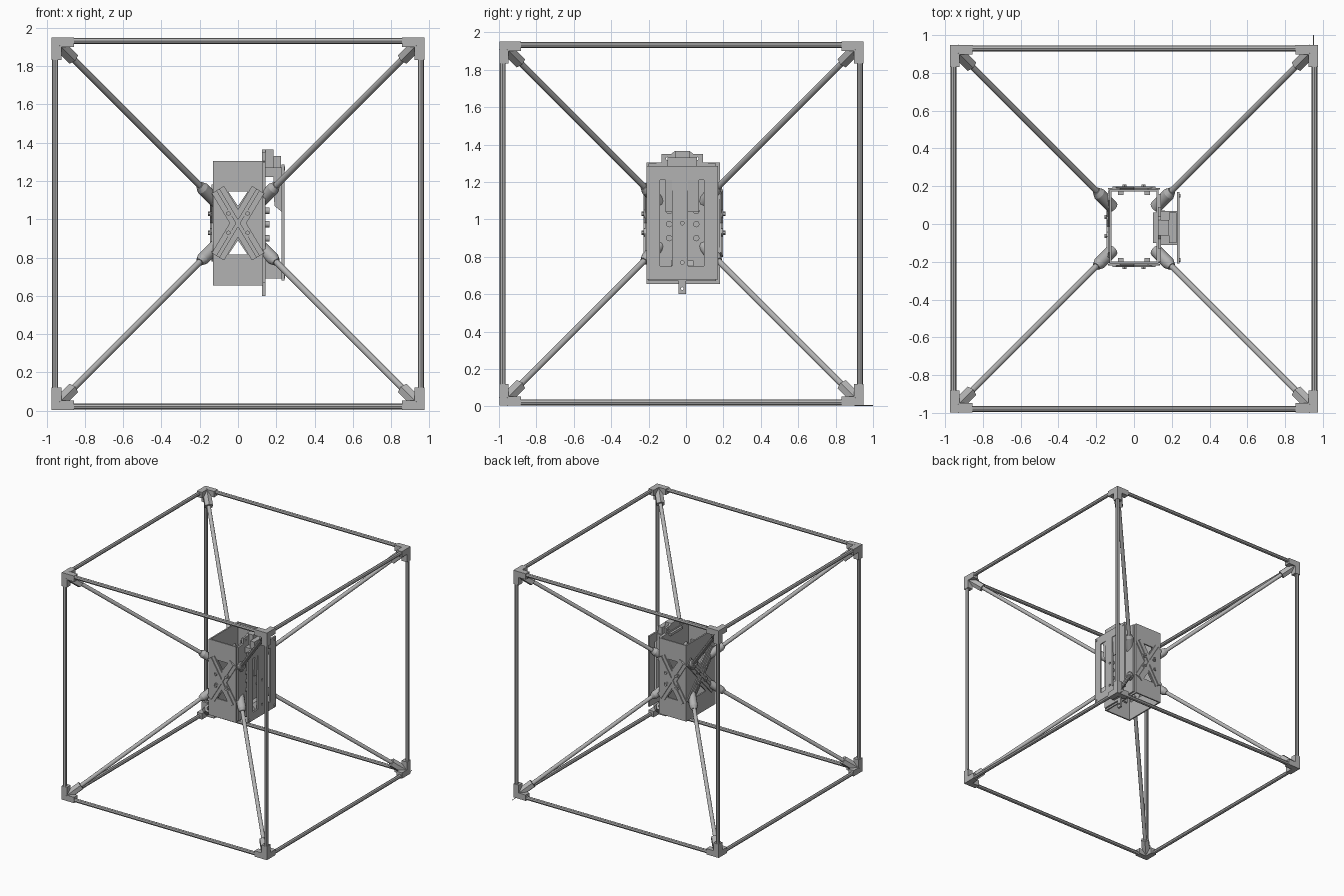
import bpy, bmesh
from itertools import product
from mathutils import Vector

if "Cube" in bpy.data.objects:
    bpy.data.objects.remove(bpy.data.objects["Cube"], do_unlink=True)

grey = bpy.data.materials.new("plain_grey")
grey.use_nodes = True
colour = (0.45, 0.45, 0.45, 1)
grey.diffuse_color = colour
grey.node_tree.nodes["Principled BSDF"].inputs["Base Color"].default_value = colour

C = Vector((0, -0.025, 0.977))    # frame centre
H = 0.973                         # frame half size
BAR = 0.955                       # edge bar offset from centre
BC = Vector((0, -0.014, 0.98))    # core box centre


def add(name, bm):
    bmesh.ops.recalc_face_normals(bm, faces=bm.faces[:])
    me = bpy.data.meshes.new(name)
    bm.to_mesh(me)
    bm.free()
    me.materials.append(grey)
    ob = bpy.data.objects.new(name, me)
    bpy.context.collection.objects.link(ob)
    return ob


def box(name, lo, hi):
    bm = bmesh.new()
    bmesh.ops.create_cube(bm, size=1)
    lo, hi = Vector(lo), Vector(hi)
    for v in bm.verts:
        v.co = (lo + hi) / 2 + v.co * (hi - lo)
    return add(name, bm)


def rod(name, a, b, r, sides=12, r2=None):
    a, b = Vector(a), Vector(b)
    bm = bmesh.new()
    bmesh.ops.create_cone(bm, cap_ends=True, segments=sides, radius1=r,
                          radius2=r if r2 is None else r2, depth=(b - a).length)
    ob = add(name, bm)
    ob.rotation_mode = 'QUATERNION'
    ob.rotation_quaternion = (b - a).to_track_quat('Z', 'Y')
    ob.location = (a + b) / 2
    if sides > 6:
        bpy.ops.object.select_all(action='DESELECT')
        bpy.context.view_layer.objects.active = ob
        ob.select_set(True)
        bpy.ops.object.shade_smooth_by_angle(angle=0.7)
    return ob


def prism(name, pts, axis, a, b):
    """Extrude (horizontal, z) points along x or y from a to b."""
    bm = bmesh.new()
    at = lambda p, d: (d, p[0], p[1]) if axis == 0 else (p[0], d, p[1])
    face = bm.faces.new([bm.verts.new(at(p, a)) for p in pts])
    out = bmesh.ops.extrude_face_region(bm, geom=[face])
    move = Vector((b - a, 0, 0)) if axis == 0 else Vector((0, b - a, 0))
    bmesh.ops.translate(bm, vec=move, verts=[
        g for g in out["geom"] if isinstance(g, bmesh.types.BMVert)])
    return add(name, bm)


def cut(ob, cutters):
    for c in cutters:
        c.hide_render = True
        mod = ob.modifiers.new("cut", 'BOOLEAN')
        mod.operation, mod.solver, mod.object = 'DIFFERENCE', 'EXACT', c
        bpy.context.view_layer.objects.active = ob
        bpy.ops.object.modifier_apply(modifier=mod.name)
        bpy.data.objects.remove(c, do_unlink=True)


# Twelve edge bars of the cubic frame
for axis in range(3):
    for s, t in product((-1, 1), repeat=2):
        a = Vector((0, 0, 0))
        a[(axis + 1) % 3], a[(axis + 2) % 3] = s * BAR, t * BAR
        b = a.copy()
        a[axis], b[axis] = -0.92, 0.92
        rod("edge_bar_" + "xyz"[axis], C + a, C + b, 0.016, 8)

# Corner brackets, diagonal struts and their inner sockets
for sign in product((-1, 1), repeat=3):
    d = Vector(sign)
    for axis in range(3):
        inner = Vector((H - 0.05,) * 3)
        inner[axis] = H - 0.117
        ends = [(C[i] + d[i] * inner[i], C[i] + d[i] * H) for i in range(3)]
        box("corner_arm_" + "xyz"[axis], [min(e) for e in ends], [max(e) for e in ends])
    rod("corner_socket", C + d * 0.945, C + d * 0.865, 0.036, 6)
    rod("diagonal_strut", C + d * 0.15, C + d * 0.9, 0.016)
    rod("strut_socket", C + d * 0.115, C + d * 0.185, 0.033)
    rod("socket_collar", C + d * 0.185, C + d * 0.2, 0.033, 12, 0.022)

# Fine wire end beside the lower rear corner
rod("wire_end", (0.95, 0.9, 0.005), (0.95, 1.0, 0.005), 0.002, 6)

# Open core tube with triangular openings on three sides
X, Y, Z, W = 0.13, 0.197, 0.325, 0.012
core = box("core_tube", BC - Vector((X, Y, Z)), BC + Vector((X, Y, Z)))
cutters = [box("cutter", BC - Vector((X - W, Y - W, 1)), BC + Vector((X - W, Y - W, 1)))]


def triangle(half, t):
    return [(-half, BC.z + t * 0.165), (half, BC.z + t * 0.165), (0, BC.z + t * 0.09)]


for t in (-1, 1):
    cutters.append(prism("cutter", triangle(0.05, t), 1, -0.4, 0.4))
    cutters.append(prism("cutter", [(BC.y + u, z) for u, z in triangle(0.07, t)],
                         0, -0.3, -0.05))
cut(core, cutters)


def strap(name, axis, centre, du, dz, width, a, b):
    n = Vector((-dz, du)).normalized() * width / 2
    e = Vector((du, dz))
    pts = [-e - n, e - n, e + n, -e + n]
    prism(name, [(centre + p.x, BC.z + p.y) for p in pts], axis, a, b)


# Crossed brackets with ribs and bolts on the front, rear and right-hand walls
for axis, side, reach in ((1, -1, 0.105), (1, 1, 0.105), (0, -1, 0.165)):
    centre = 0 if axis == 1 else BC.y
    wall = BC[axis] + side * (Y if axis == 1 else X)
    for t in (-1, 1):
        strap("cross_bracket", axis, centre, reach, t * 0.175, 0.075, wall, wall + side * 0.008)
        strap("cross_rib", axis, centre, reach, t * 0.175, 0.02, wall, wall + side * 0.016)
    for u, v in product((-0.05, 0.05), repeat=2):
        p = [0, 0, BC.z + v]
        p[axis], p[1 - axis] = wall, centre + u
        q = p.copy()
        q[axis] += side * 0.015
        rod("bolt_washer", p, q, 0.021)
        tip = q.copy()
        tip[axis] += side * 0.012
        rod("bolt_head", q, tip, 0.012, 6)

# Liner plates inside the front and rear walls, beside the openings
for s, x in product((-1, 1), repeat=2):
    y = BC.y + s * 0.177
    box("inner_liner", (min(x * 0.055, x * 0.085), y - 0.01, 0.8),
        (max(x * 0.055, x * 0.085), y + 0.01, 1.16))

# Mounting plate on the left-hand wall with top and bottom tabs
mount = [(-0.2, 0.67), (-0.04, 0.67), (-0.04, 0.6), (0.0, 0.6), (0.0, 0.67), (0.16, 0.67),
         (0.16, 1.3), (0.09, 1.305), (0.09, 1.35), (0.04, 1.35), (0.02, 1.365),
         (-0.06, 1.365), (-0.08, 1.35), (-0.13, 1.35), (-0.13, 1.305), (-0.2, 1.3)]
ob = prism("mount_plate", mount, 0, 0.126, 0.144)
holes = [(-0.02, 0.63), (-0.1, 1.325), (0.06, 1.325)]
cut(ob, [rod("cutter", (0, y, z), (0.3, y, z), 0.008) for y, z in holes])

# Latch and spacers holding the cover
box("latch_block", (0.144, -0.06, 1.27), (0.185, 0.02, 1.365))
box("latch_step", (0.185, -0.1, 1.25), (0.225, 0.06, 1.33))
box("latch_foot", (0.1, -0.1, 1.28), (0.13, 0.06, 1.3))
prism("upper_spacer", [(0.144, 1.27), (0.24, 1.27), (0.228, 1.04), (0.19, 1.07),
                       (0.185, 1.22), (0.144, 1.22)], 1, -0.11, 0.07)
prism("lower_spacer", [(0.144, 0.69), (0.24, 0.69), (0.235, 0.73), (0.185, 0.78),
                       (0.144, 0.78)], 1, -0.08, 0.04)

# Slotted outer cover plate
cover = box("cover_plate", (0.228, -0.21, 0.68), (0.242, 0.17, 1.285))
cut(cover, [box("cutter", (0.2, a, 0.75), (0.3, b, 1.21))
            for a, b in ((-0.14, -0.075), (0.01, 0.095))]
    + [rod("cutter", (0.2, -0.02, z), (0.3, -0.02, z), 0.01) for z in (0.77, 0.98)])
for y, z in product((-0.19, 0.15), (0.7, 1.265)):
    rod("cover_screw", (0.24, y, z), (0.246, y, z), 0.01)
for y, z in product((-0.09, 0.055), (0.9, 0.975, 1.045)):
    rod("mount_bolt", (0.14, y, z), (0.165, y, z), 0.017)
